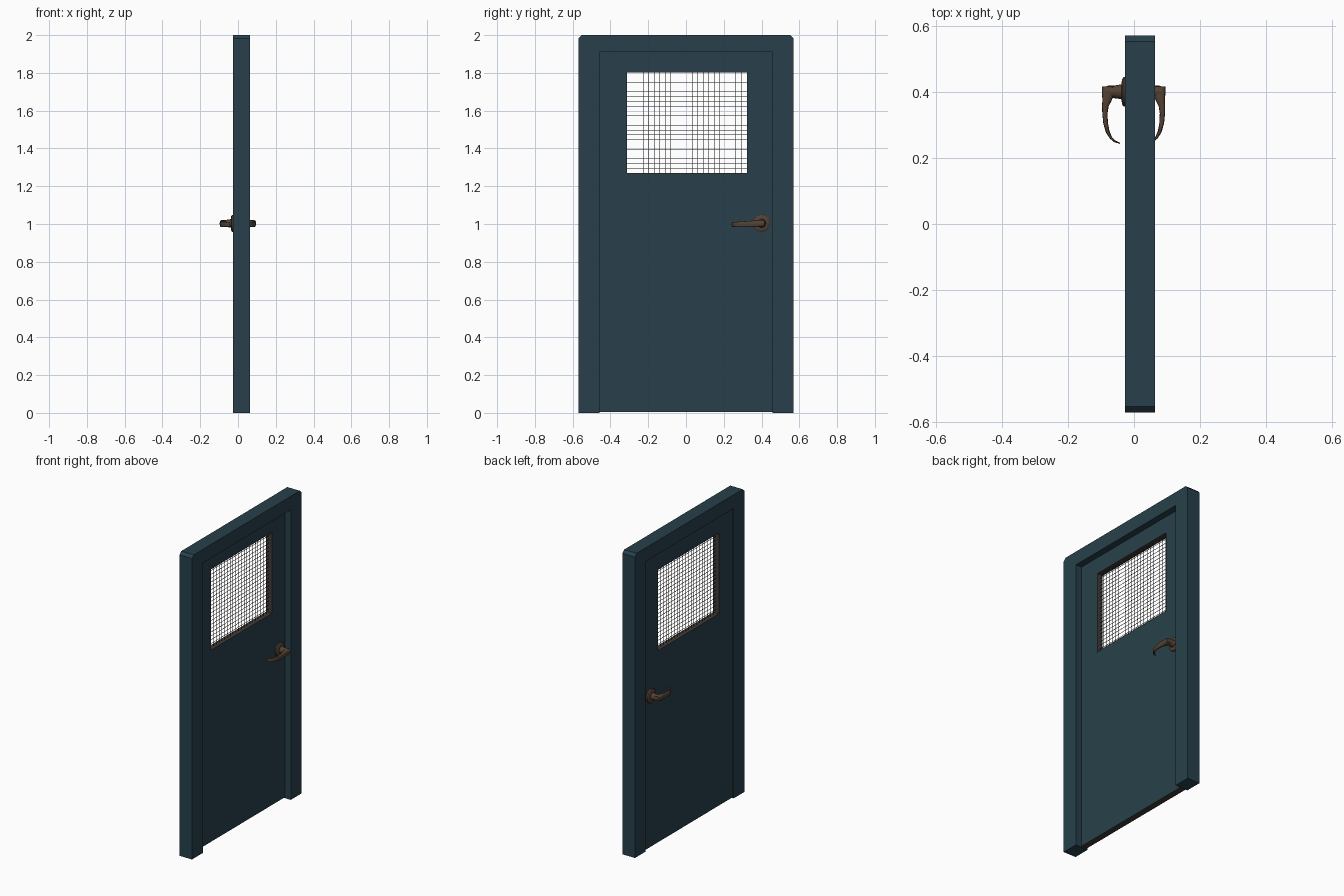
import bpy, bmesh, math
from mathutils import Vector, Matrix

if "Cube" in bpy.data.objects:
    bpy.data.objects.remove(bpy.data.objects["Cube"])

def mat(name, c):
    m = bpy.data.materials.new(name)
    m.diffuse_color = (*c, 1)
    m.use_nodes = True
    m.node_tree.nodes["Principled BSDF"].inputs["Base Color"].default_value = m.diffuse_color
    return m

TEAL = mat("teal paint", (0.021, 0.051, 0.070))
BRONZE = mat("bronze", (0.088, 0.054, 0.034))
STEEL = mat("dark steel", (0.052, 0.045, 0.041))
WIRE = mat("wire", (0.04, 0.04, 0.042))

def finish(name, bm, *mats, smooth=False):
    bmesh.ops.recalc_face_normals(bm, faces=bm.faces)
    me = bpy.data.meshes.new(name)
    bm.to_mesh(me)
    bm.free()
    ob = bpy.data.objects.new(name, me)
    bpy.context.collection.objects.link(ob)
    for m in mats:
        me.materials.append(m)
    if smooth:
        bpy.ops.object.select_all(action='DESELECT')
        ob.select_set(True)
        bpy.context.view_layer.objects.active = ob
        bpy.ops.object.shade_smooth_by_angle(angle=math.radians(40))
    return ob

def box(bm, lo, hi):
    lo, hi = Vector(lo), Vector(hi)
    s = hi - lo
    bmesh.ops.create_cube(bm, size=1, matrix=Matrix.Translation((lo + hi) / 2) @ Matrix.Diagonal((*s, 1)))

def ring(bm, x0, x1, outer, inner):
    """Rectangular slab with a rectangular hole; rectangles are (y0, y1, z0, z1)."""
    def loop(x, r):
        return [bm.verts.new((x, y, z)) for y, z in
                ((r[0], r[2]), (r[1], r[2]), (r[1], r[3]), (r[0], r[3]))]
    loops = [loop(x0, outer), loop(x1, outer), loop(x1, inner), loop(x0, inner)]
    for a, b in zip(loops, loops[1:] + loops[:1]):
        for i in range(4):
            j = (i + 1) % 4
            bm.faces.new((a[i], a[j], b[j], b[i]))

def loft(bm, loops):
    rows = [[bm.verts.new(p) for p in l] for l in loops]
    n = len(rows[0])
    for a, b in zip(rows, rows[1:]):
        for i in range(n):
            j = (i + 1) % n
            bm.faces.new((a[i], a[j], b[j], b[i]))
    bm.faces.new(rows[0])
    bm.faces.new(rows[-1])

# Door frame: U profile with chamfered top corners, extruded through x
X0, X1, W, IN, C = -0.027, 0.064, 0.57, 0.458, 0.018
prof = [(-W, 0), (-IN, 0), (-IN, 1.91), (IN, 1.91), (IN, 0), (W, 0),
        (W, 2 - C), (W - C, 2), (C - W, 2), (-W, 2 - C)]
bm = bmesh.new()
f = bm.faces.new([bm.verts.new((X0, y, z)) for y, z in prof])
g = bmesh.ops.extrude_face_region(bm, geom=[f])
bmesh.ops.translate(bm, vec=(X1 - X0, 0, 0), verts=[v for v in g['geom'] if isinstance(v, bmesh.types.BMVert)])
finish("door_frame", bm, TEAL)

# Door leaf with window opening; bottom edge is bare steel
D0, D1 = -0.020, 0.021
WIN = (-0.316, 0.326, 1.265, 1.805)
bm = bmesh.new()
ring(bm, D0, D1, (-IN, IN, 0.006, 1.91), WIN)
door = finish("door_leaf", bm, TEAL, STEEL)
for p in door.data.polygons:
    if p.normal.z < -0.9 and p.center.z < 0.1:
        p.material_index = 1

# Window trim lining the opening
T = 0.004
GL = (WIN[0] + T, WIN[1] - T, WIN[2] + T, WIN[3] - T)
bm = bmesh.new()
ring(bm, D0 - 0.0005, D1 + 0.0005, WIN, GL)
finish("window_trim", bm, STEEL)

# Wire mesh in the window
bm = bmesh.new()
h, NY, NZ = 0.001, 22, 21
for i in range(1, NY):
    y = GL[0] + (GL[1] - GL[0]) * i / NY
    box(bm, (-0.001, y - h, GL[2]), (0.001, y + h, GL[3]))
for i in range(1, NZ):
    z = GL[2] + (GL[3] - GL[2]) * i / NZ
    box(bm, (-0.001, GL[0], z - h), (0.001, GL[1], z + h))
finish("window_wire_mesh", bm, WIRE)

# Handles on both faces
HY, HZ, N = 0.4, 1.003, 24
ROSE = [(-0.006, 0.045), (0.006, 0.045), (0.011, 0.038), (0.0125, 0.028),
        (0.0125, 0.023), (0.026, 0.020), (0.058, 0.018)]
# lever stations: distance from door, y, half thickness, half height
LEVER = [(0.052, 0.416, 0.020, 0.014), (0.053, 0.395, 0.019, 0.018), (0.057, 0.375, 0.014, 0.018),
         (0.0615, 0.358, 0.010, 0.017), (0.063, 0.335, 0.008, 0.016), (0.061, 0.306, 0.007, 0.015),
         (0.055, 0.280, 0.006, 0.014), (0.045, 0.261, 0.004, 0.013), (0.033, 0.250, 0.003, 0.012),
         (0.017, 0.244, 0.0015, 0.011)]
for side, s, face in (("inner", -1, -0.025), ("outer", 1, 0.023)):
    bm = bmesh.new()
    loft(bm, [[(face + s * d, HY + r * math.cos(a), HZ + r * math.sin(a))
               for a in (2 * math.pi * i / N for i in range(N))] for d, r in ROSE])
    finish(side + "_handle_rose", bm, BRONZE, smooth=True)
    bm = bmesh.new()
    loops = []
    for k, (d, y, t, hz) in enumerate(LEVER):
        a, b = LEVER[max(k - 1, 0)], LEVER[min(k + 1, len(LEVER) - 1)]
        tan = Vector((b[0] - a[0], b[1] - a[1])).normalized()
        if k < 2:
            tan = Vector((0, -1))
        n = Vector((-tan.y, tan.x))
        cz = HZ - 0.006 * (0.4 - y) / 0.16
        loop = []
        for i in range(16):
            q = 2 * math.pi * i / 16
            c, e = math.cos(q), math.sin(q)
            # rounded-rectangle section
            u = math.copysign(abs(c) ** 0.6, c) * t
            v = math.copysign(abs(e) ** 0.6, e) * hz
            loop.append((face + s * (d + n.x * u), y + n.y * u, cz + v))
        loops.append(loop)
    loft(bm, loops)
    finish(side + "_handle_lever", bm, BRONZE, smooth=True)
